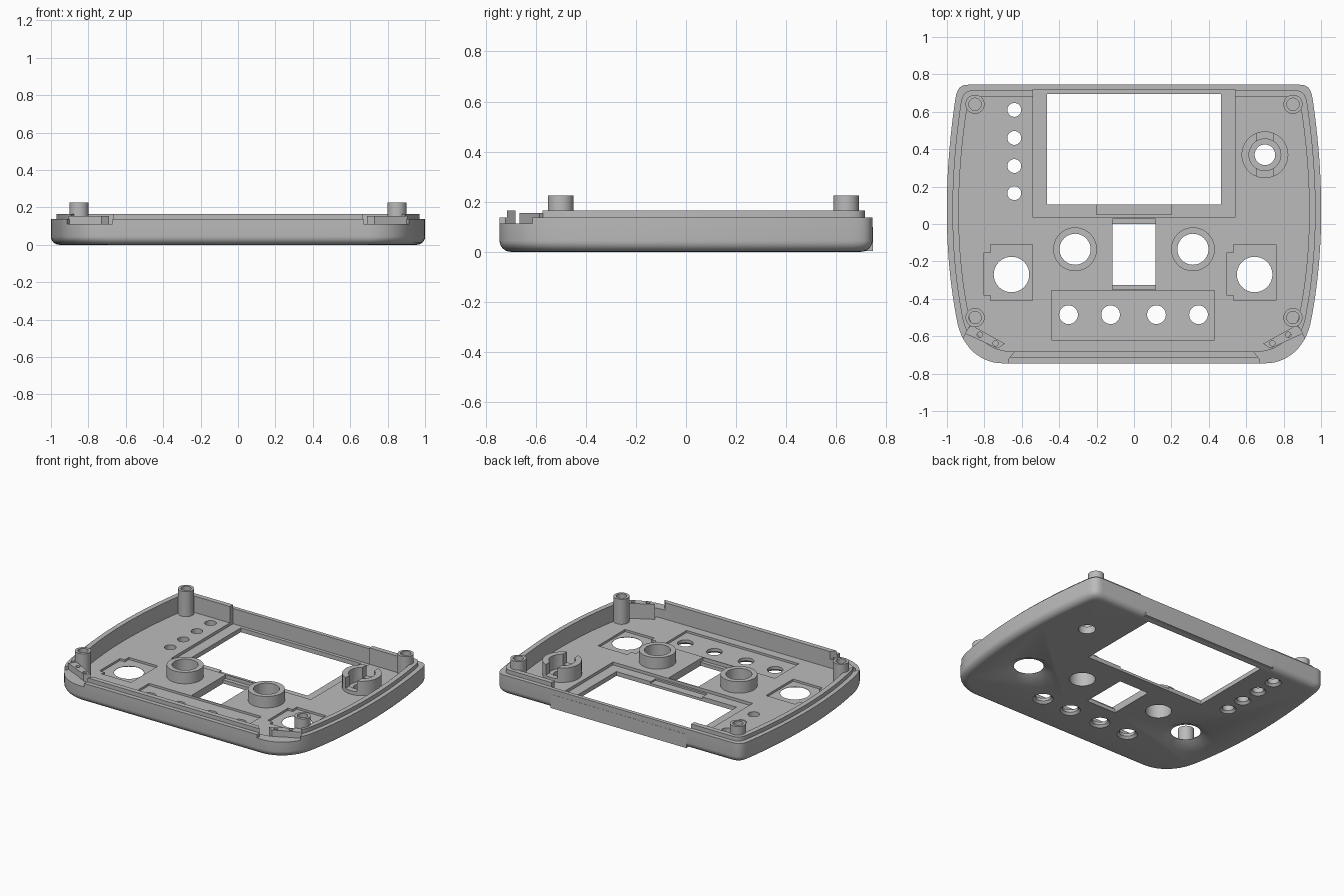
import bpy, bmesh, math

if "Cube" in bpy.data.objects:
    bpy.data.objects.remove(bpy.data.objects["Cube"])

grey = bpy.data.materials.new("plain_grey")
grey.diffuse_color = (0.50, 0.50, 0.50, 1)
grey.use_nodes = True
grey.node_tree.nodes["Principled BSDF"].inputs["Base Color"].default_value = grey.diffuse_color
FLOOR = 0.05


def finish(name, bm):
    bmesh.ops.recalc_face_normals(bm, faces=bm.faces)
    me = bpy.data.meshes.new(name)
    bm.to_mesh(me)
    bm.free()
    me.materials.append(grey)
    ob = bpy.data.objects.new(name, me)
    bpy.context.collection.objects.link(ob)
    return ob


def loft(name, rings):
    """Closed solid through rings of 3D points, capped at both ends."""
    bm = bmesh.new()
    vs = [[bm.verts.new(p) for p in r] for r in rings]
    n = len(vs[0])
    for a, b in zip(vs, vs[1:]):
        for i in range(n):
            bm.faces.new((a[i], a[(i + 1) % n], b[(i + 1) % n], b[i]))
    bm.faces.new(vs[0][::-1])
    bm.faces.new(vs[-1])
    return finish(name, bm)


def prism(name, pts, z0, z1):
    return loft(name, [[(x, y, z) for x, y in pts] for z in (z0, z1)])


def box(name, x0, x1, y0, y1, z0, z1):
    return prism(name, [(x0, y0), (x1, y0), (x1, y1), (x0, y1)], z0, z1)


def circle(x, y, r, z, n=40):
    return [(x + r * math.cos(math.tau * i / n), y + r * math.sin(math.tau * i / n), z)
            for i in range(n)]


def turned(name, x, y, profile):
    return loft(name, [circle(x, y, r, z) for r, z in profile])


def cut(target, cutter):
    cutter.hide_render = True
    bpy.context.view_layer.update()
    m = target.modifiers.new("cut", 'BOOLEAN')
    m.operation, m.solver, m.object = 'DIFFERENCE', 'EXACT', cutter
    bpy.context.view_layer.objects.active = target
    bpy.ops.object.modifier_apply(modifier=m.name)
    bpy.data.objects.remove(cutter)


def tube(name, x, y, r_out, r_in, z0, z1, hole_z=None):
    ob = turned(name, x, y, [(r_out, z0), (r_out, z1)])
    cut(ob, turned("bore", x, y, [(r_in, z0 - 0.05 if hole_z is None else hole_z), (r_in, z1 + 0.05)]))
    return ob


# Right half of the outline: front corner, bulging side, back corner
def bezier(p, n):
    out = []
    for i in range(n + 1):
        t = i / n
        w = ((1 - t) ** 3, 3 * t * (1 - t) ** 2, 3 * t * t * (1 - t), t ** 3)
        out.append(tuple(sum(a * q[k] for a, q in zip(w, p)) for k in (0, 1)))
    return out


half = bezier([(0.70, -0.745), (0.82, -0.745), (0.925, -0.66), (0.95, -0.50)], 14)
half += bezier([(0.95, -0.50), (1.017, -0.14), (1.017, 0.25), (0.955, 0.67)], 20)[1:]
half += bezier([(0.955, 0.67), (0.946, 0.725), (0.93, 0.745), (0.88, 0.745)], 8)[1:]
outline = half + [(-x, y) for x, y in reversed(half)]


def inset(d, z):
    """Outline drawn in by d on every side, keeping its corners."""
    return [(x * (1 - d), y * (1 - d / 0.745), z) for x, y in outline]


# Shell: rounded underside, outer wall, raised inner lip
R = 0.045
section = [(R * (1 - math.sin(a)), R * (1 - math.cos(a)))
           for a in (math.pi / 2 * i / 6 for i in range(7))]
section += [(0, 0.137), (0.03, 0.137), (0.03, 0.165)]
shell = loft("shell", [inset(d, z) for d, z in section])

# Cavity above the floor
cut(shell, loft("c", [inset(0.064, FLOOR), inset(0.064, 0.3)]))

# Screen recess and window
cut(shell, box("c", -0.54, 0.54, 0.035, 0.718, 0.03, 0.3))
cut(shell, box("c", -0.465, 0.465, 0.105, 0.695, -0.1, 0.3))
cut(shell, box("c", -0.2, 0.2, 0.05, 0.12, 0.018, 0.3))

# Central slot with a ledge at each end
cut(shell, box("c", -0.115, 0.115, -0.325, 0.0, -0.1, 0.3))
cut(shell, box("c", -0.115, 0.115, -0.35, 0.028, 0.025, 0.3))

# Button row recess and countersunk button holes
cut(shell, box("c", -0.44, 0.43, -0.62, -0.355, 0.035, 0.3))
holes = [(x, -0.485, 0.05) for x in (-0.35, -0.125, 0.12, 0.345)]
holes += [(-0.64, y, 0.037) for y in (0.61, 0.46, 0.31, 0.165)]
for x, y, r in holes:
    cut(shell, turned("c", x, y, [(r + 0.025, -0.01), (r, 0.015), (r, 0.3)]))

# Joystick recesses with side tab and conical opening below
for x in (-0.655, 0.645):
    cut(shell, box("c", x - 0.113, x + 0.113, -0.41, -0.11, 0.035, 0.3))
    cut(shell, box("c", x - 0.15, x - 0.10, -0.38, -0.155, 0.035, 0.3))
    cut(shell, turned("c", x, -0.27, [(0.183, -0.01), (0.095, 0.033), (0.095, 0.3)]))

# Knob openings
for x, y, r in ((-0.315, -0.135, 0.083), (0.315, -0.135, 0.083), (0.70, 0.37, 0.055)):
    cut(shell, turned("c", x, y, [(r, -0.1), (r, 0.3)]))

# Strap notches in the front corners
for s in (-1, 1):
    cut(shell, prism("c", [(s * x, y) for x, y in (
        (0.63, -0.67), (0.67, -0.72), (0.67, -0.80), (1.1, -0.80),
        (0.915, -0.615), (0.87, -0.53), (0.80, -0.55))], 0.112, 0.3))

# Squared rim behind the screen
back_rim = box("back_rim", -0.525, 0.525, 0.719, 0.746, 0.004, 0.10)

# Knob collars
for side, x in (("left", -0.315), ("right", 0.315)):
    tube(side + "_knob_collar", x, -0.135, 0.117, 0.083, 0.04, 0.13)

# Split collar on the right
collar = tube("split_collar", 0.70, 0.37, 0.125, 0.085, 0.04, 0.15)
cut(collar, box("c", 0.655, 0.745, 0.2, 0.54, 0.075, 0.3))

# Screw posts and corner strap blocks, mirrored
for side, s in (("left", -1), ("right", 1)):
    for end, y in (("front", -0.50), ("back", 0.64)):
        tube(f"{end}_{side}_post", s * 0.85, y, 0.051, 0.033, 0.04, 0.225, 0.10)
    block = prism(side + "_strap_block", [(s * x, y) for x, y in (
        (0.69, -0.64), (0.87, -0.54), (0.905, -0.585), (0.73, -0.665))], 0.04, 0.155)
    for x, y in ((0.74, -0.638), (0.825, -0.592)):
        cut(block, turned("c", s * x, y, [(0.014, 0.09), (0.014, 0.3)]))

# Smooth curved walls, keep edges crisp
for ob in bpy.context.scene.objects:
    ob.select_set(True)
bpy.ops.object.shade_smooth_by_angle(angle=math.radians(30))
